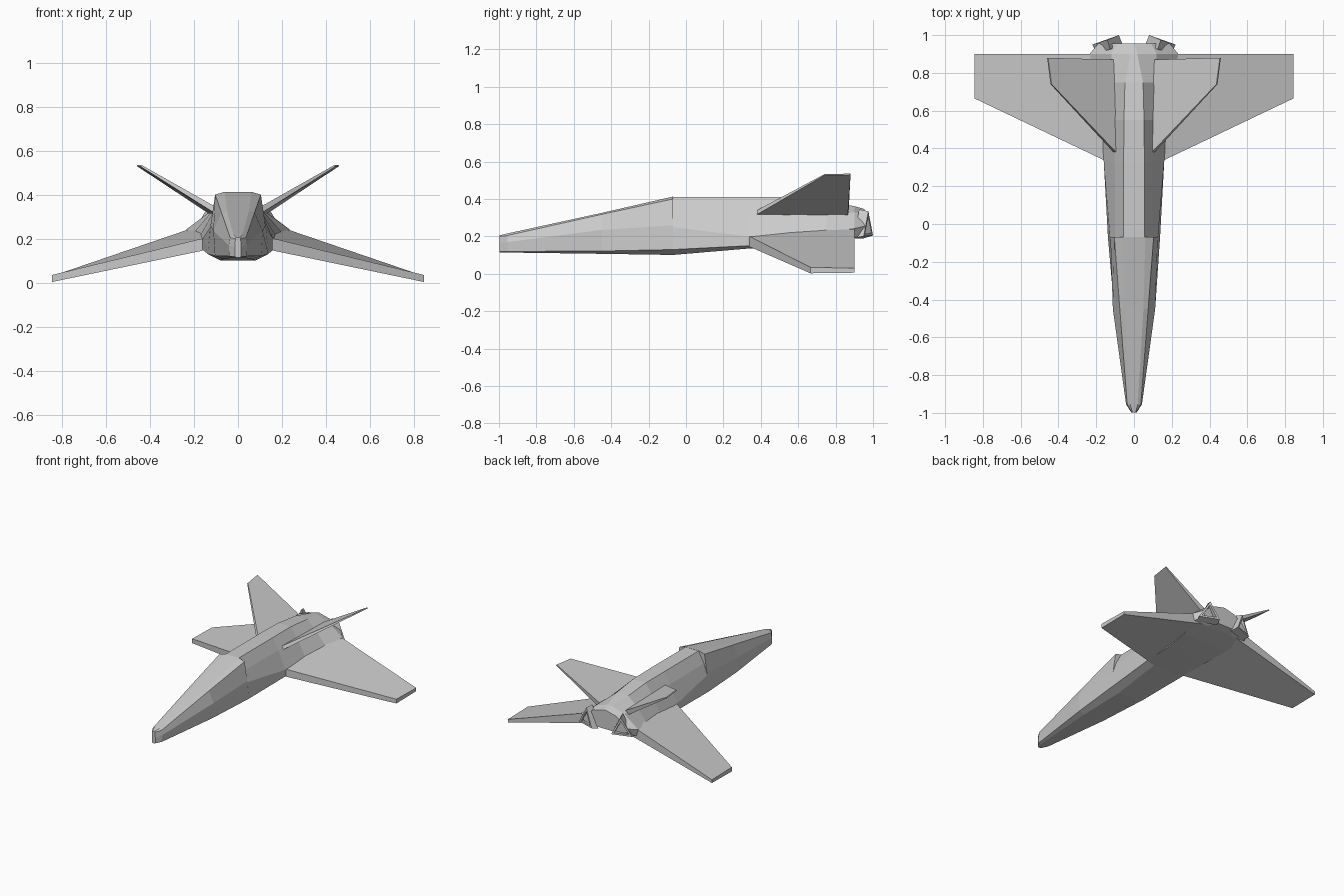
import bpy, bmesh
from mathutils import Vector


def loft(name, rings, mirror=False):
    """Bridge matching rings of points, cap both ends, optionally mirror in x."""
    bm = bmesh.new()
    vs = [[bm.verts.new(p) for p in r] for r in rings]
    n = len(rings[0])
    for a, b in zip(vs, vs[1:]):
        for i in range(n):
            j = (i + 1) % n
            bm.faces.new((a[i], a[j], b[j], b[i]))
    bm.faces.new(vs[0][::-1])
    bm.faces.new(vs[-1])
    bmesh.ops.recalc_face_normals(bm, faces=bm.faces)
    me = bpy.data.meshes.new(name)
    bm.to_mesh(me)
    bm.free()
    ob = bpy.data.objects.new(name, me)
    bpy.context.collection.objects.link(ob)
    if mirror:
        ob.modifiers.new("mirror", 'MIRROR').use_mirror_merge = False
    return ob


def body(name, stations):
    """Loft symmetric cross-sections given as (y, half profile from top to bottom)."""
    loft(name, [[(x, y, z) for x, z in half] + [(-x, y, z) for x, z in reversed(half)]
                for y, half in stations])


# Nose and cockpit, ending in a step at the spine
body("nose_fuselage", [
    (-0.998, [(.008, .206), (.012, .200), (.014, .16), (.014, .118), (.008, .115)]),
    (-0.955, [(.020, .216), (.036, .205), (.042, .17), (.040, .120), (.025, .114)]),
    (-0.45, [(.050, .326), (.075, .318), (.112, .235), (.105, .122), (.065, .107)]),
    (-0.07, [(.060, .413), (.104, .400), (.125, .260), (.138, .130), (.080, .101)]),
])

# Rear fuselage with narrow flat spine
body("rear_fuselage", [
    (-0.07, [(.055, .412), (.100, .330), (.127, .250), (.138, .130), (.080, .101)]),
    (0.33, [(.055, .412), (.102, .330), (.160, .200), (.160, .150), (.100, .135)]),
    (0.55, [(.053, .410), (.108, .330), (.175, .208), (.165, .152), (.100, .145)]),
    (0.75, [(.048, .388), (.114, .330), (.205, .222), (.185, .165), (.100, .165)]),
    (0.90, [(.018, .362), (.120, .328), (.235, .242), (.220, .190), (.100, .190)]),
    (0.955, [(.004, .346), (.090, .325), (.190, .255), (.175, .220), (.080, .205)]),
])

# Drooping swept wings with blunt leading edge
loft("wing", [
    [(.09, .305, .160), (.09, .305, .218), (.09, .90, .288), (.09, .90, .205)],
    [(.845, .665, .003), (.845, .665, .035), (.845, .90, .030), (.845, .90, .006)],
], mirror=True)

# Canted tail fins
loft("tail_fin", [
    [(.085, .37, .335), (.100, .37, .312), (.130, .865, .312), (.108, .87, .340)],
    [(.436, .74, .533), (.442, .74, .527), (.460, .88, .530), (.455, .88, .536)],
], mirror=True)

# Triangular exhaust nozzles, splayed outward and hollow at the back
front = [Vector(p) for p in ((.060, .950, .190), (.200, .903, .190), (.125, .925, .345))]
rear = [Vector(p) for p in ((.080, 1.0, .205), (.220, .950, .202), (.142, .975, .335))]
centre = sum(rear, Vector()) / 3
lip = [centre.lerp(p, .7) for p in rear]
axis = (sum(rear, Vector()) - sum(front, Vector())) / 3
floor = [p - axis * .7 for p in lip]
loft("exhaust_nozzle", [front, rear, lip, floor], mirror=True)
